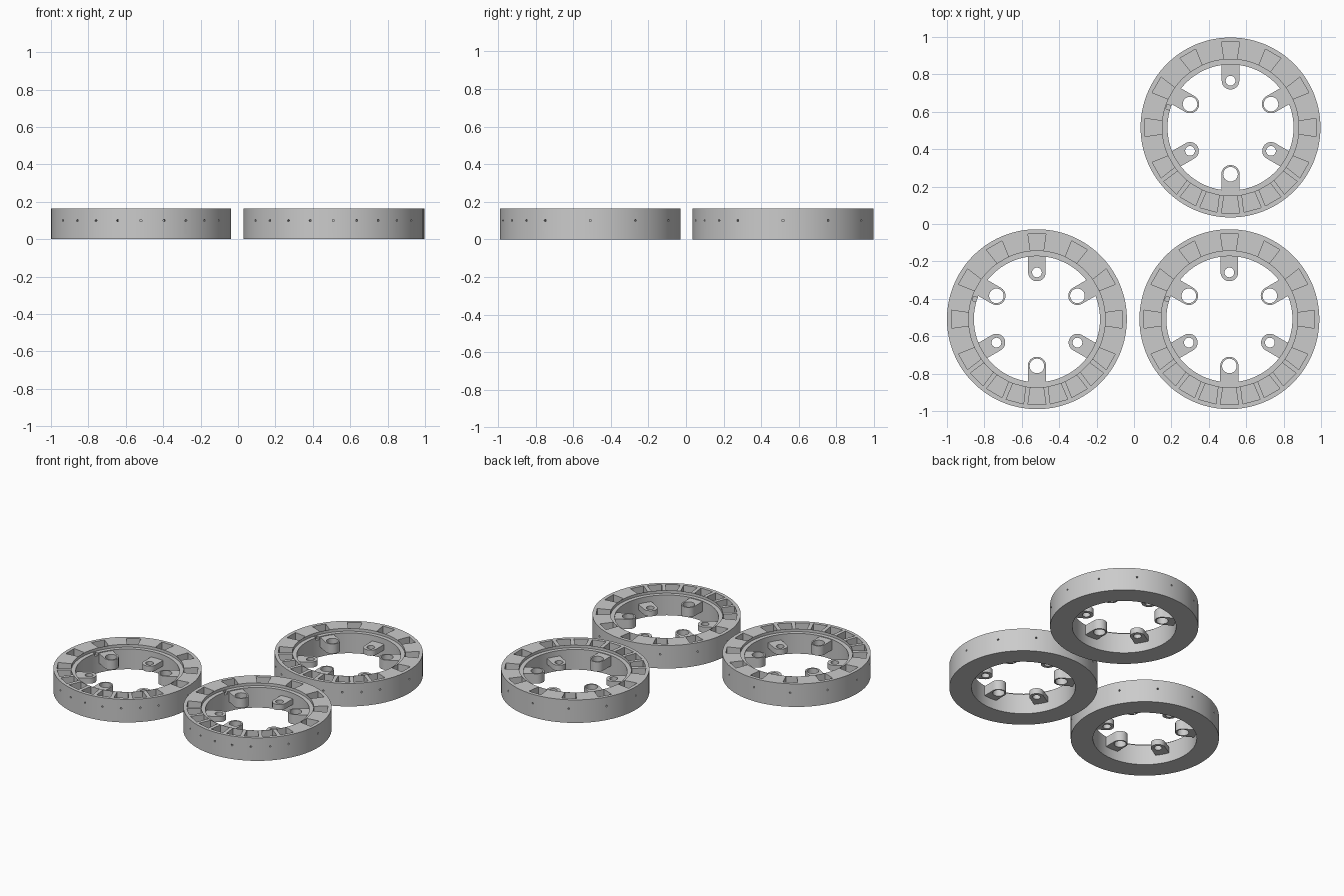
import bpy, bmesh, math
from mathutils import Matrix, Vector

if "Cube" in bpy.data.objects:
    bpy.data.objects.remove(bpy.data.objects["Cube"])

HEIGHT, R_OUT, R_STEP, R_IN = 0.165, 0.481, 0.365, 0.337
CENTRES = [(0.516, 0.516), (-0.519, -0.509), (0.51, -0.509)]
POCKETS = [0, 30, 60, 90, 120, 150, 180] + list(range(210, 331, 15))

grey = bpy.data.materials.new("grey plastic")
grey.diffuse_color = (0.6, 0.6, 0.6, 1)
grey.use_nodes = True
grey.node_tree.nodes["Principled BSDF"].inputs["Base Color"].default_value = grey.diffuse_color


def add_object(name, bm):
    bmesh.ops.recalc_face_normals(bm, faces=bm.faces[:])
    mesh = bpy.data.meshes.new(name)
    bm.to_mesh(mesh)
    bm.free()
    mesh.materials.append(grey)
    obj = bpy.data.objects.new(name, mesh)
    bpy.context.collection.objects.link(obj)
    return obj


def prism(bm, points, z0, z1, angle=0):
    """Upright prism over a 2D outline, turned about z."""
    turn = Matrix.Rotation(math.radians(angle), 3, 'Z')
    low = [bm.verts.new(turn @ Vector((x, y, z0))) for x, y in points]
    high = [bm.verts.new(turn @ Vector((x, y, z1))) for x, y in points]
    bm.faces.new(low[::-1])
    bm.faces.new(high)
    for i in range(len(points)):
        j = (i + 1) % len(points)
        bm.faces.new((low[i], low[j], high[j], high[i]))


def circle(x, radius, n=32):
    return [(x + radius * math.cos(2 * math.pi * i / n),
             radius * math.sin(2 * math.pi * i / n)) for i in range(n)]


def cut(obj, cutter):
    """Subtract the cutter and remove it."""
    mod = obj.modifiers.new("cut", 'BOOLEAN')
    mod.operation = 'DIFFERENCE'
    mod.solver = 'EXACT'
    mod.object = cutter
    graph = bpy.context.evaluated_depsgraph_get()
    mesh = bpy.data.meshes.new_from_object(obj.evaluated_get(graph))
    obj.modifiers.clear()
    obj.data = mesh
    bpy.data.objects.remove(cutter)


def smooth(obj):
    bpy.ops.object.select_all(action='DESELECT')
    obj.select_set(True)
    bpy.context.view_layer.objects.active = obj
    bpy.ops.object.shade_smooth_by_angle(angle=math.radians(30))


# Ring body: turned profile with a low step along the inner rim
profile = [(R_IN, 0), (R_OUT, 0), (R_OUT, HEIGHT), (R_STEP, HEIGHT),
           (R_STEP, HEIGHT - 0.02), (R_IN, HEIGHT - 0.02)]
bm = bmesh.new()
SEG = 120
loops = []
for s in range(SEG):
    a = 2 * math.pi * (s + 0.5) / SEG
    loops.append([bm.verts.new((r * math.cos(a), r * math.sin(a), z)) for r, z in profile])
for s in range(SEG):
    p, q = loops[s], loops[(s + 1) % SEG]
    for i in range(len(profile)):
        j = (i + 1) % len(profile)
        bm.faces.new((p[i], q[i], q[j], p[j]))
ring = add_object("ring_body", bm)

# Wedge pockets in the top, closer together along the front half
bm = bmesh.new()
for angle in POCKETS:
    prism(bm, [(R_STEP + 0.001, -0.035), (0.456, -0.048), (0.456, 0.048),
               (R_STEP + 0.001, 0.035)], 0.04, HEIGHT + 0.05, angle)
# Small wire notch in the inner rim
prism(bm, [(0.32, -0.012), (0.36, -0.012), (0.36, 0.012), (0.32, 0.012)],
      0.125, HEIGHT + 0.05, 162)
cut(ring, add_object("pocket_cutter", bm))

# Pin holes from the outer wall into each pocket
bm = bmesh.new()
for angle in POCKETS:
    matrix = (Matrix.Rotation(math.radians(angle), 4, 'Z')
              @ Matrix.Translation((0.47, 0, 0.1))
              @ Matrix.Rotation(math.pi / 2, 4, 'Y'))
    bmesh.ops.create_cone(bm, cap_ends=True, segments=10, radius1=0.006,
                          radius2=0.006, depth=0.07, matrix=matrix)
cut(ring, add_object("hole_cutter", bm))
smooth(ring)


def make_tab(name, half, hole, z0, z1):
    """Round-ended mounting lug pointing inward, with a through hole."""
    outline = [(0.345, half)]
    for i in range(17):
        a = math.pi / 2 + math.pi * i / 16
        outline.append((0.25 + half * math.cos(a), half * math.sin(a)))
    outline.append((0.345, -half))
    bm = bmesh.new()
    prism(bm, outline, z0, z1)
    tab = add_object(name, bm)
    bm = bmesh.new()
    prism(bm, circle(0.25, hole), z0 - 0.05, z1 + 0.05)
    cut(tab, add_object("tab_hole_cutter", bm))
    smooth(tab)
    return tab


low_tab = make_tab("low_tab", 0.047, 0.026, 0.065, 0.105)
high_tab = make_tab("high_tab", 0.049, 0.039, 0.07, 0.14)

# Three copies of the ring, each with six alternating tabs
for n, (x, y) in enumerate(CENTRES, 1):
    parts = [("ring_body", ring, 0)]
    parts += [("high_tab", high_tab, a) for a in (30, 150, 270)]
    parts += [("low_tab", low_tab, a) for a in (90, 210, 330)]
    for name, source, angle in parts:
        obj = bpy.data.objects.new(f"{name}_{n}_{angle}", source.data)
        obj.location = (x, y, 0)
        obj.rotation_euler.z = math.radians(angle)
        bpy.context.collection.objects.link(obj)
for source in (ring, low_tab, high_tab):
    bpy.data.objects.remove(source)
